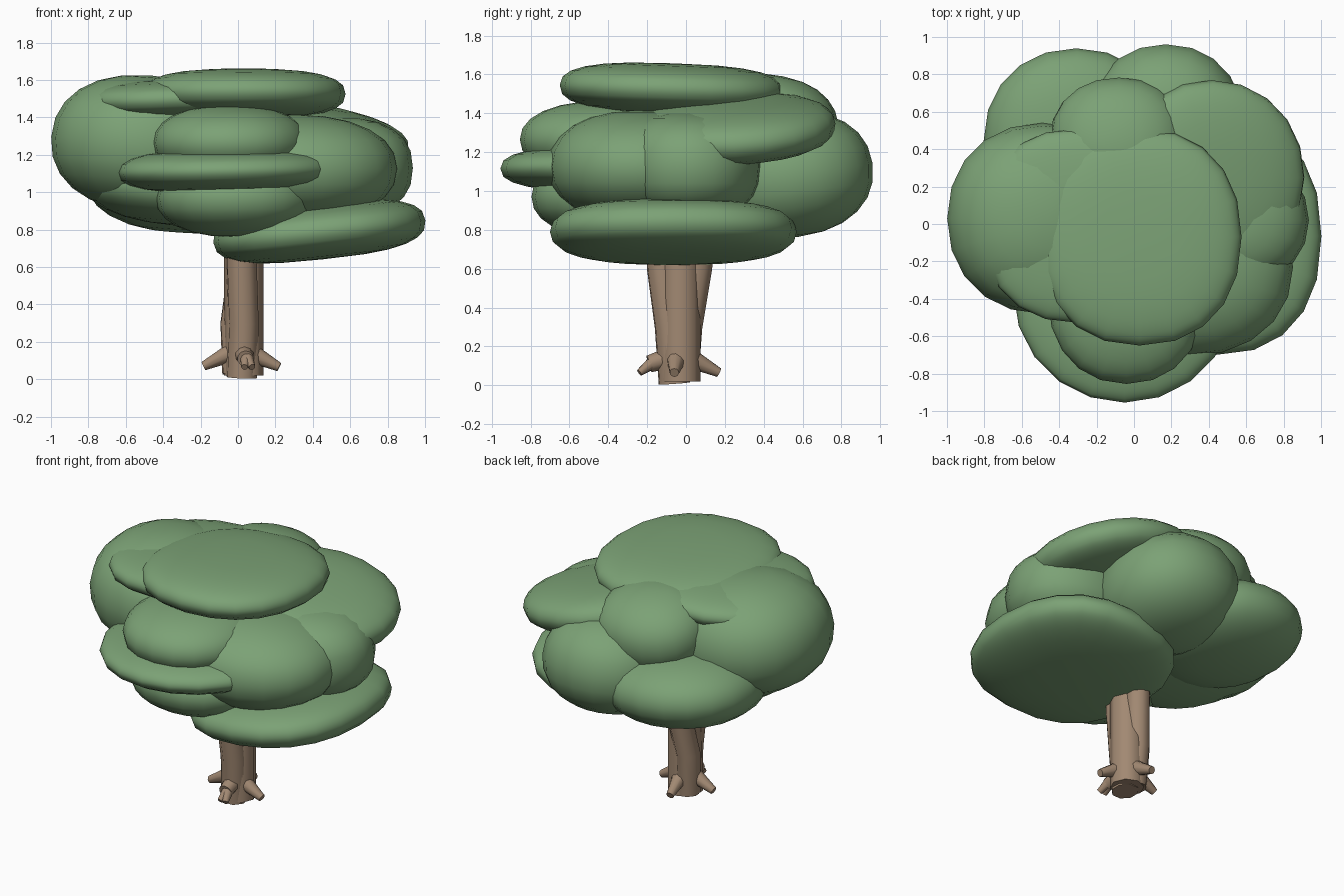
import bpy
from math import copysign, radians
from mathutils import Vector

default = bpy.data.objects.get("Cube")
if default:
    bpy.data.objects.remove(default)


def material(name, rgb):
    mat = bpy.data.materials.new(name)
    mat.use_nodes = True
    mat.diffuse_color = (*rgb, 1)
    mat.node_tree.nodes["Principled BSDF"].inputs["Base Color"].default_value = (*rgb, 1)
    return mat


LEAF = material("leaf_green", (0.20, 0.36, 0.18))
BARK = material("bark_brown", (0.36, 0.25, 0.17))


def finish(obj, name, mat, angle):
    obj.name = name
    obj.data.materials.append(mat)
    bpy.ops.object.shade_smooth_by_angle(angle=radians(angle))


def clump(name, centre, radii, tilt=(0, 0), rim=0.92, plan=0.94):
    """Flattened ball of leaves; lower rim and plan values make it blunter."""
    bpy.ops.mesh.primitive_uv_sphere_add(segments=20, ring_count=12, radius=1, location=centre)
    obj = bpy.context.object
    for v in obj.data.vertices:
        swell = max(v.co.xy.length, 0.001) ** (rim - 1)
        x, y = (copysign(abs(c * swell) ** plan, c) for c in v.co.xy)
        v.co = (x, y, copysign(abs(v.co.z) ** rim, v.co.z))
    obj.scale = radii
    obj.rotation_euler = (radians(tilt[0]), radians(tilt[1]), 0)
    finish(obj, name, LEAF, 60)


def layer(name, centre, radii, tilt=(0, 0), plan=0.9):
    clump(name, centre, radii, tilt, 0.78, plan)


def limb(name, start, end, r_start, r_end):
    """Tapered round limb between two points."""
    a, b = Vector(start), Vector(end)
    bpy.ops.mesh.primitive_cone_add(vertices=10, radius1=r_start, radius2=r_end,
                                    depth=(b - a).length, location=(a + b) / 2)
    obj = bpy.context.object
    obj.rotation_euler = (b - a).to_track_quat("Z", "Y").to_euler()
    finish(obj, name, BARK, 45)


def strand(name, points, radius):
    """Bent trunk strand swept along a path."""
    curve = bpy.data.curves.new(name, "CURVE")
    curve.dimensions = "3D"
    curve.bevel_depth = radius
    curve.bevel_resolution = 2
    curve.use_fill_caps = True
    spline = curve.splines.new("POLY")
    spline.points.add(len(points) - 1)
    for p, co in zip(spline.points, points):
        p.co = (*co, 1)
    obj = bpy.data.objects.new(name, curve)
    bpy.context.collection.objects.link(obj)
    bpy.ops.object.select_all(action="DESELECT")
    obj.select_set(True)
    bpy.context.view_layer.objects.active = obj
    bpy.ops.object.convert(target="MESH")
    finish(bpy.context.object, name, BARK, 50)


# Canopy: wide flat layers
layer("lower_layer", (0.435, -0.065, 0.79), (0.57, 0.635, 0.15), (0, -6), 0.86)
layer("top_layer", (0.03, -0.07, 1.525), (0.545, 0.58, 0.132), (-2, 0))
layer("top_right_layer", (-0.28, -0.01, 1.50), (0.53, 0.52, 0.11), (0, -2), 0.86)
layer("front_layer", (-0.05, -0.365, 1.115), (0.595, 0.59, 0.122), (0, -1), 1)
layer("upper_left_layer", (0.41, 0.25, 1.32), (0.51, 0.52, 0.148), (3, 11), 0.98)

# Canopy: rounder masses
clump("right_mass", (-0.49, 0.03, 1.26), (0.51, 0.51, 0.365), (0, 4))
clump("front_upper_mass", (-0.04, -0.40, 1.265), (0.42, 0.455, 0.20))
clump("front_lower_mass", (-0.01, -0.385, 0.97), (0.43, 0.41, 0.21))
clump("left_front_mass", (0.28, -0.23, 1.125), (0.57, 0.48, 0.29))
clump("left_mass", (0.48, 0.02, 1.13), (0.455, 0.37, 0.275), rim=0.82)
clump("back_mass", (0.17, 0.53, 1.08), (0.42, 0.435, 0.32), (8, 0))
clump("back_right_mass", (-0.31, 0.445, 1.02), (0.495, 0.495, 0.235), (3, 4))
clump("back_top_mass", (-0.08, 0.45, 1.345), (0.37, 0.335, 0.25), (-12, 0))
clump("under_mass", (-0.31, 0.03, 1.02), (0.52, 0.49, 0.20), (0, 5))

# Trunk: strands leaning apart as they rise
strand("trunk_core", [(0.03, -0.03, 0.02), (0.03, -0.03, 0.4), (0.03, -0.03, 0.85)], 0.105)
strand("trunk_front_strand", [(0.02, -0.06, 0.01), (0.03, -0.08, 0.30), (0.02, -0.12, 0.60),
                              (0.02, -0.13, 0.85)], 0.085)
strand("trunk_back_strand", [(-0.01, -0.01, 0.03), (-0.02, 0.01, 0.30), (0.02, 0.06, 0.60),
                             (0.04, 0.09, 0.85)], 0.078)

# Roots
limb("left_root", (0.08, -0.05, 0.135), (0.22, -0.06, 0.065), 0.05, 0.024)
limb("right_root", (-0.04, -0.03, 0.14), (-0.185, -0.03, 0.07), 0.05, 0.024)
limb("back_root", (0.02, 0.03, 0.135), (0.0, 0.17, 0.065), 0.05, 0.024)
limb("front_root", (0.03, -0.09, 0.14), (0.04, -0.19, 0.11), 0.054, 0.044)
for side, x in (("left", 0.075), ("right", 0.035)):
    limb("front_root_" + side + "_toe", (0.045, -0.16, 0.125), (x, -0.24, 0.065), 0.036, 0.018)
